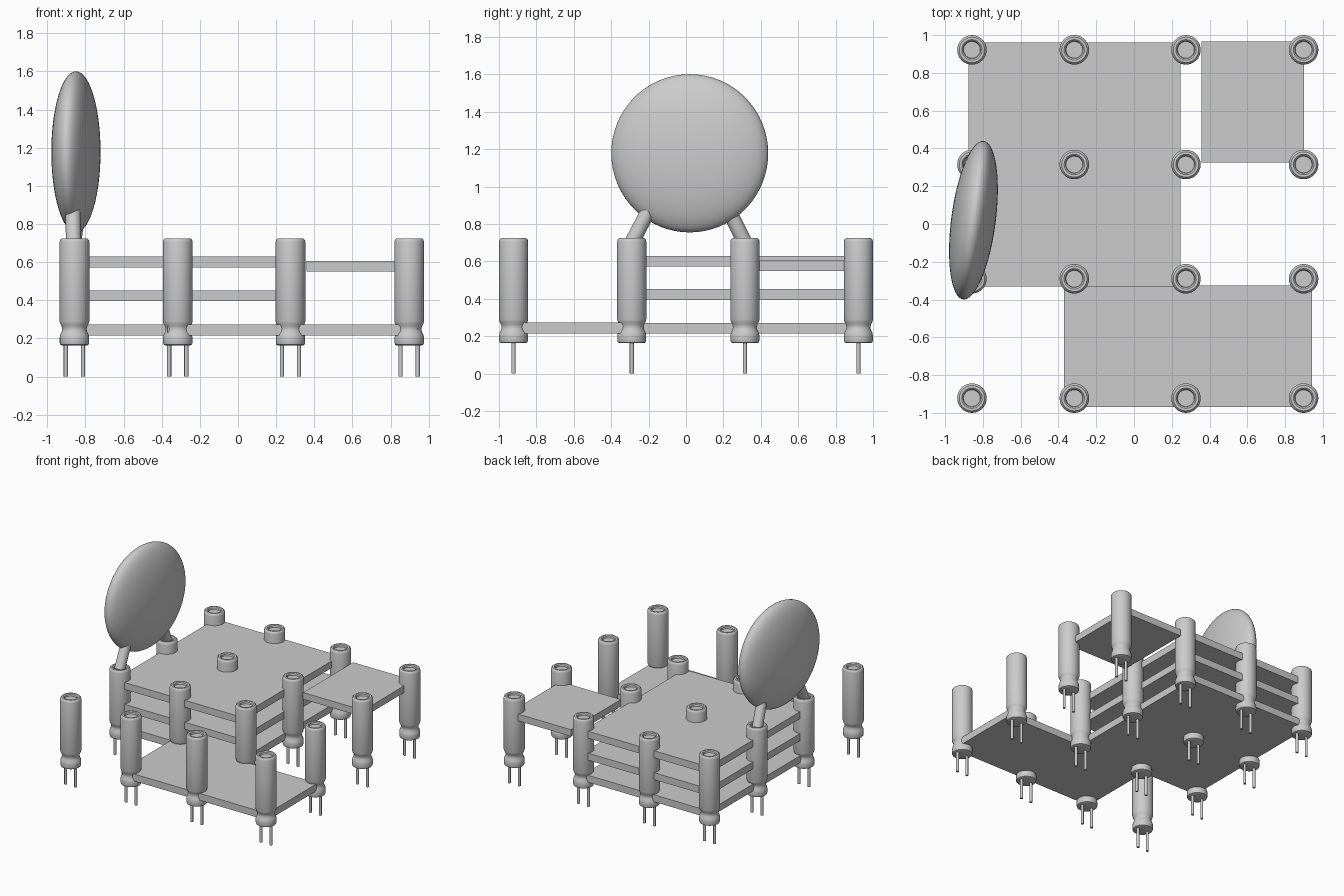
import bpy, bmesh
from math import cos, sin, pi, radians
from mathutils import Vector, Matrix

if "Cube" in bpy.data.objects:
    bpy.data.objects.remove(bpy.data.objects["Cube"])

XS = (-0.858, -0.316, 0.275, 0.898)
YS = (-0.922, -0.29, 0.315, 0.922)


def finish(name, bm, smooth=True):
    bmesh.ops.recalc_face_normals(bm, faces=bm.faces)
    mesh = bpy.data.meshes.new(name)
    bm.to_mesh(mesh)
    bm.free()
    ob = bpy.data.objects.new(name, mesh)
    bpy.context.collection.objects.link(ob)
    if smooth:
        bpy.ops.object.select_all(action='DESELECT')
        bpy.context.view_layer.objects.active = ob
        ob.select_set(True)
        bpy.ops.object.shade_smooth_by_angle(angle=radians(35))
    return ob


def rod(bm, a, b, r, sides=20):
    a, b = Vector(a), Vector(b)
    turn = (b - a).to_track_quat('Z', 'Y').to_matrix().to_4x4()
    bmesh.ops.create_cone(bm, cap_ends=True, segments=sides, radius1=r, radius2=r,
                          depth=(b - a).length,
                          matrix=Matrix.Translation((a + b) / 2) @ turn)


def lathe(bm, profile, sides=36):
    rings = [[bm.verts.new((r * cos(2 * pi * i / sides), r * sin(2 * pi * i / sides), z))
              for i in range(sides)] for r, z in profile]
    for lo, hi in zip(rings, rings[1:]):
        for i in range(sides):
            j = (i + 1) % sides
            bm.faces.new((lo[i], lo[j], hi[j], hi[i]))
    bm.faces.new(rings[0][::-1])
    bm.faces.new(rings[-1])


def plate(name, x0, x1, y0, y1, z0, z1):
    bm = bmesh.new()
    bmesh.ops.create_cube(bm, size=1, matrix=Matrix.Translation(
        ((x0 + x1) / 2, (y0 + y1) / 2, (z0 + z1) / 2))
        @ Matrix.Diagonal((x1 - x0, y1 - y0, z1 - z0, 1)))
    finish(name, bm, smooth=False)


# Post: grooved can with recessed top and two thin pins
bm = bmesh.new()
lathe(bm, [(0.066, 0.163), (0.074, 0.167), (0.077, 0.177), (0.077, 0.205),
           (0.074, 0.22), (0.066, 0.236), (0.064, 0.25), (0.067, 0.263),
           (0.074, 0.276), (0.078, 0.29), (0.078, 0.705), (0.075, 0.717),
           (0.067, 0.724), (0.054, 0.724), (0.047, 0.718), (0.044, 0.706)])
for s in (-1, 1):
    rod(bm, (s * 0.045, 0, 0), (s * 0.045, 0, 0.18), 0.011, 12)
post = finish("post", bm)
post.location = (XS[0], YS[0], 0)
for x in XS:
    for y in YS:
        if (x, y) != (XS[0], YS[0]):
            copy = post.copy()
            copy.location = (x, y, 0)
            bpy.context.collection.objects.link(copy)

# Decks: three stacked, one low at the front, one raised at the back right
for i, z in enumerate((0.215, 0.395, 0.573)):
    plate("stacked_deck_%d" % (i + 1), -0.875, 0.245, -0.33, 0.96, z, z + 0.057)
plate("front_deck", -0.37, 0.943, -0.968, -0.325, 0.2155, 0.2725)
plate("back_right_deck", 0.358, 0.9, 0.325, 0.967, 0.55, 0.605)

# Disc: flattened ellipsoid turned slightly about the vertical
bm = bmesh.new()
bmesh.ops.create_uvsphere(bm, u_segments=64, v_segments=32, radius=1,
                          matrix=Matrix.Translation((-0.85, 0.02, 1.178))
                          @ Matrix.Rotation(radians(-7.4), 4, 'Z')
                          @ Matrix.Diagonal((0.118, 0.423, 0.423, 1))
                          @ Matrix.Rotation(radians(90), 4, 'Y'))
finish("disc", bm)

# Struts leaning from two left posts up into the disc
for name, y, tx, ty in (("front_strut", YS[1], -0.868, -0.175), ("back_strut", YS[2], -0.835, 0.205)):
    bm = bmesh.new()
    rod(bm, (-0.862, y, 0.70), (tx, ty, 0.92), 0.04, 28)
    finish(name, bm)
